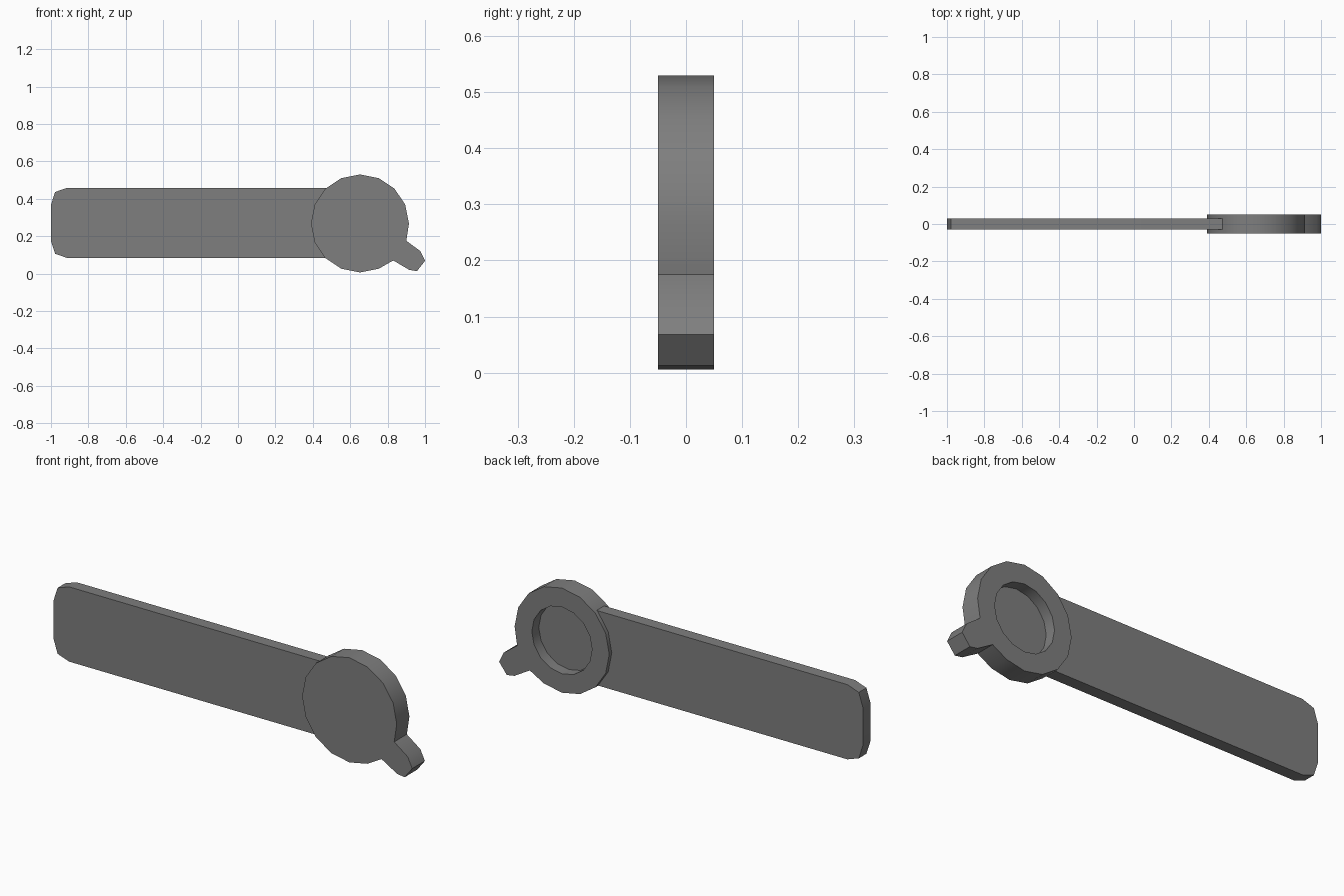
import bpy, bmesh
from math import cos, sin, radians

cube = bpy.data.objects.get("Cube")
if cube:
    bpy.data.objects.remove(cube, do_unlink=True)

grey = bpy.data.materials.new("dark grey")
grey.use_nodes = True
GREY = (0.21, 0.21, 0.21, 1)
grey.diffuse_color = GREY
grey.node_tree.nodes["Principled BSDF"].inputs["Base Color"].default_value = GREY

CX, CZ, R = 0.652, 0.268, 0.262


def circle(radius, sides=16):
    step = 360 / sides
    return [(CX + radius * cos(radians(i * step)), CZ + radius * sin(radians(i * step)))
            for i in range(sides)]


def plate(name, outline, y_front, y_back):
    """Extrude an x-z outline along y."""
    bm = bmesh.new()
    face = bm.faces.new([bm.verts.new((x, y_front, z)) for x, z in outline])
    ext = bmesh.ops.extrude_face_region(bm, geom=[face])
    moved = [v for v in ext["geom"] if isinstance(v, bmesh.types.BMVert)]
    bmesh.ops.translate(bm, verts=moved, vec=(0, y_back - y_front, 0))
    bmesh.ops.recalc_face_normals(bm, faces=bm.faces)
    mesh = bpy.data.meshes.new(name)
    bm.to_mesh(mesh)
    bm.free()
    mesh.materials.append(grey)
    obj = bpy.data.objects.new(name, mesh)
    bpy.context.collection.objects.link(obj)
    return obj


def smooth(obj):
    bpy.ops.object.select_all(action="DESELECT")
    obj.select_set(True)
    bpy.context.view_layer.objects.active = obj
    bpy.ops.object.shade_smooth_by_angle(angle=radians(40))


# Flat handle with rounded outer corners, mirrored about its centre line
upper = [(0.478, 0.458), (-0.915, 0.458), (-0.978, 0.436), (-1.0, 0.368)]
mid = 0.271
lower = [(x, 2 * mid - z) for x, z in reversed(upper)]
handle = plate("handle", upper + lower, -0.03, 0.03)

# Round head with a small lever tab in place of one rim corner
tab = [(0.9, 0.175), (0.975, 0.12), (1.0, 0.068), (0.957, 0.013), (0.915, 0.02), (0.83, 0.07)]
rim = circle(R)
head = plate("head", rim[:14] and rim[0:1] + rim[1:14] + tab[::-1], -0.05, 0.05)

# Round recess in the back of the head
cutter = plate("recess_cutter", circle(0.167), -0.005, 0.1)
cutter.hide_render = True
cut = head.modifiers.new("recess", "BOOLEAN")
cut.operation = "DIFFERENCE"
cut.solver = "EXACT"
cut.object = cutter
bpy.context.view_layer.objects.active = head
bpy.ops.object.modifier_apply(modifier=cut.name)
bpy.data.objects.remove(cutter, do_unlink=True)

smooth(handle)
smooth(head)
